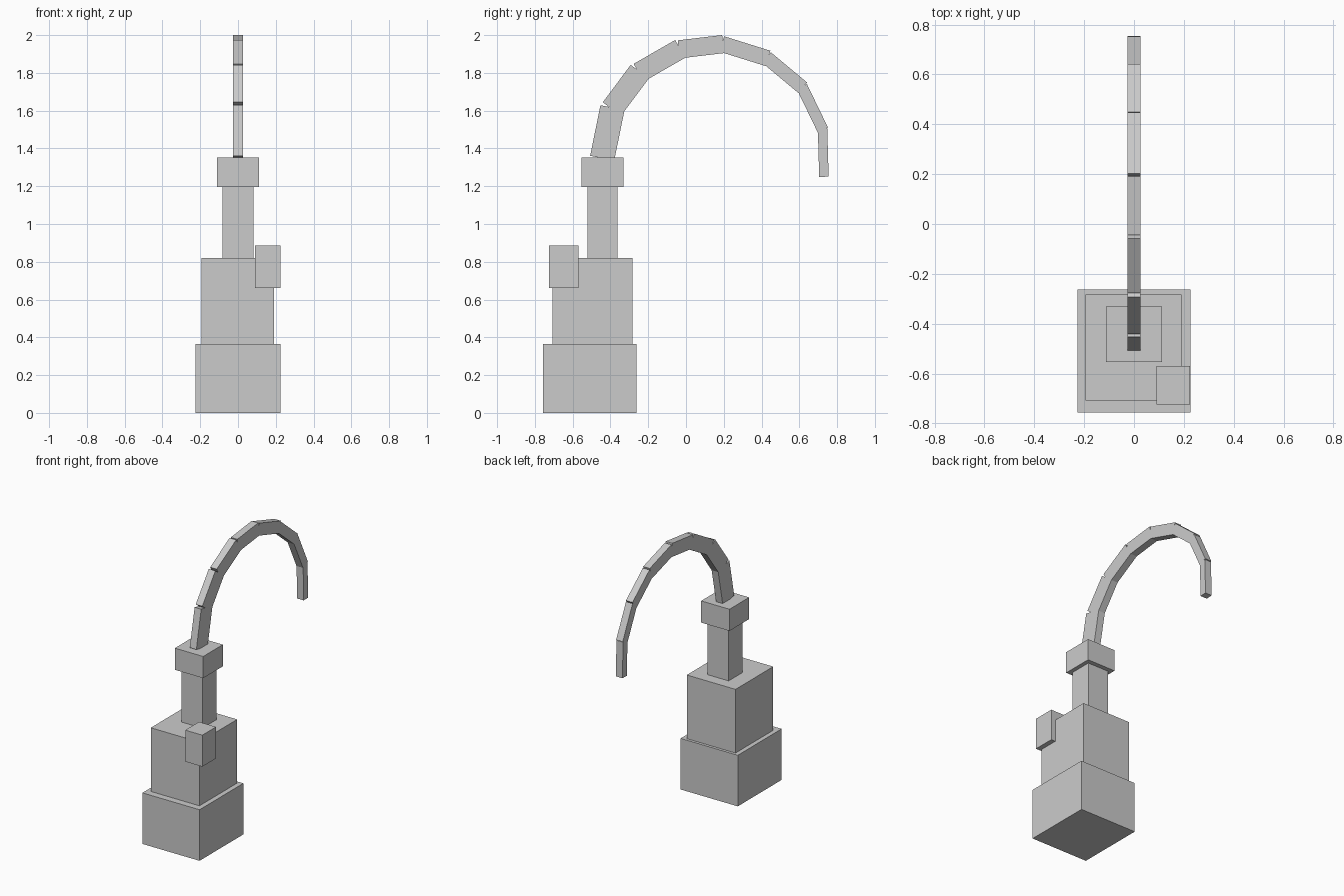
import bpy
from mathutils import Vector

if "Cube" in bpy.data.objects:
    bpy.data.objects.remove(bpy.data.objects["Cube"])


def box(name, lo, hi):
    lo, hi = Vector(lo), Vector(hi)
    bpy.ops.mesh.primitive_cube_add(size=1, location=(lo + hi) / 2)
    ob = bpy.context.object
    ob.name = name
    ob.scale = hi - lo
    return ob


def arm_segment(name, a, b, thick, width=0.052, overlap=0.008):
    # straight box running from a to b in the yz plane
    a, b = Vector((0, *a)), Vector((0, *b))
    d = b - a
    bpy.ops.mesh.primitive_cube_add(size=1, location=(a + b) / 2)
    ob = bpy.context.object
    ob.name = name
    ob.scale = (width, thick, d.length + overlap)
    ob.rotation_euler = Vector((0, 0, 1)).rotation_difference(d).to_euler()
    return ob


# stacked body
box("base", (-0.226, -0.757, 0), (0.226, -0.262, 0.365))
box("body", (-0.194, -0.708, 0.36), (0.191, -0.282, 0.82))
box("neck", (-0.083, -0.522, 0.81), (0.083, -0.363, 1.2))
box("collar", (-0.112, -0.553, 1.197), (0.112, -0.331, 1.352))

# small block on the front right corner
box("side_block", (0.09, -0.724, 0.66), (0.225, -0.569, 0.885))

# curved arm: tapering chain of boxes
path = [(-0.443, 1.352), (-0.39, 1.612), (-0.247, 1.803), (-0.034, 1.925),
        (0.193, 1.952), (0.43, 1.878), (0.615, 1.724), (0.723, 1.501),
        (0.730, 1.254)]
thickness = [0.130, 0.120, 0.108, 0.096, 0.085, 0.072, 0.060, 0.050]
for i, t in enumerate(thickness):
    arm_segment(f"arm_segment_{i + 1}", path[i], path[i + 1], t)
